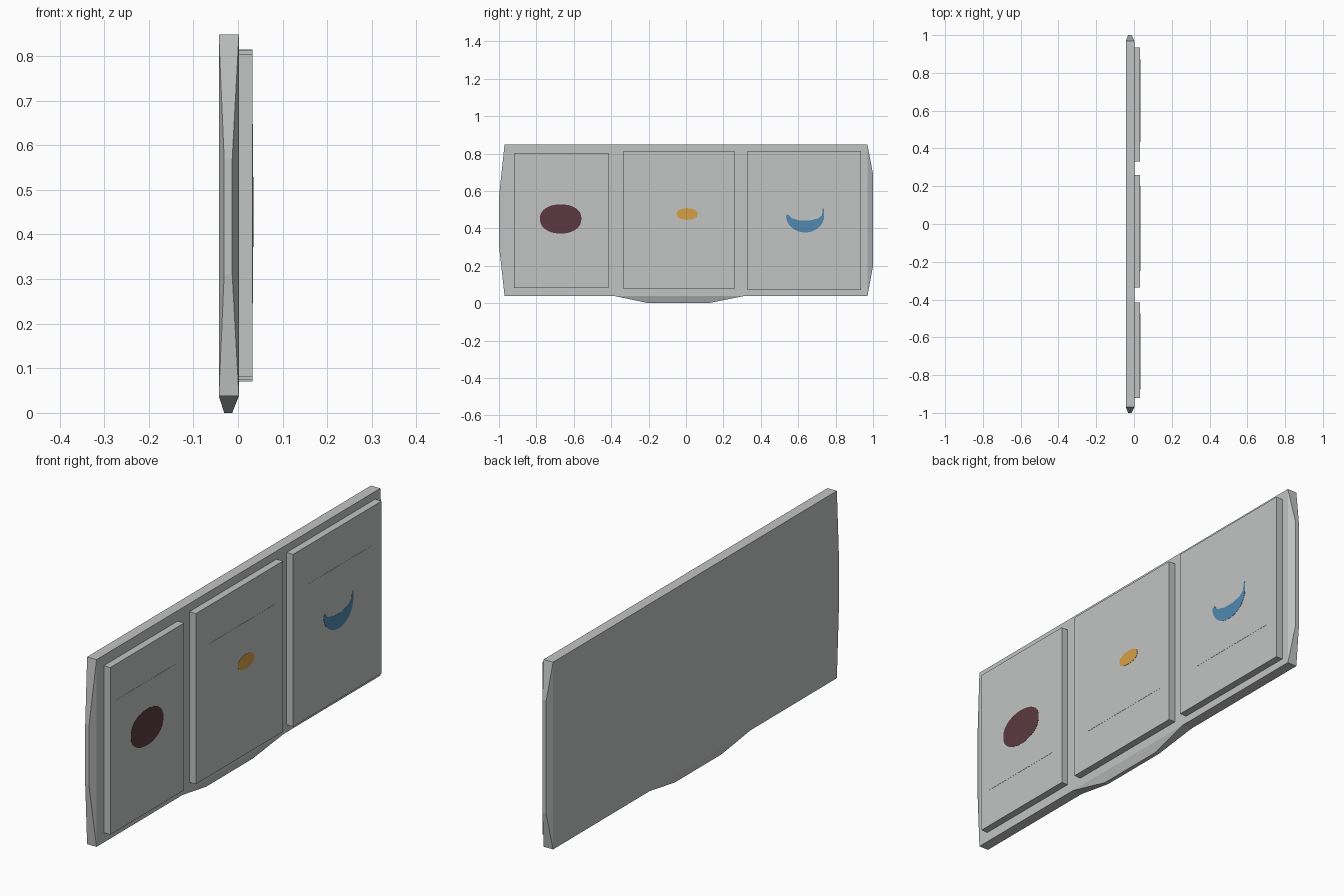
import bpy, bmesh, math

if "Cube" in bpy.data.objects:
    bpy.data.objects.remove(bpy.data.objects["Cube"])

def material(name, rgb):
    m = bpy.data.materials.new(name)
    lin = [(c / 255 / 12.92) if c < 11 else ((c / 255 + 0.055) / 1.055) ** 2.4 for c in rgb]
    m.diffuse_color = (*lin, 1)
    m.use_nodes = True
    m.node_tree.nodes["Principled BSDF"].inputs["Base Color"].default_value = m.diffuse_color
    return m

GREY = material("light_grey", (194, 196, 195))
MAROON = material("maroon", (90, 58, 65))
ORANGE = material("orange", (214, 160, 70))
BLUE = material("blue", (82, 136, 175))

def finish(bm, name, mat):
    bmesh.ops.recalc_face_normals(bm, faces=bm.faces)
    me = bpy.data.meshes.new(name)
    bm.to_mesh(me)
    bm.free()
    me.materials.append(mat)
    ob = bpy.data.objects.new(name, me)
    bpy.context.collection.objects.link(ob)
    return ob

def plate(name, outline, x0, x1, mat):
    """Extrude a (y, z) outline from x0 to x1."""
    bm = bmesh.new()
    f = bm.faces.new([bm.verts.new((x0, y, z)) for y, z in outline])
    r = bmesh.ops.extrude_face_region(bm, geom=[f])
    bmesh.ops.translate(bm, vec=(x1 - x0, 0, 0),
                        verts=[v for v in r["geom"] if isinstance(v, bmesh.types.BMVert)])
    return finish(bm, name, mat)

def rect(y0, y1, z0, z1):
    return [(y0, z0), (y1, z0), (y1, z1), (y0, z1)]

# Backing board: a box whose ends and underside carry tapered bulges
BACK, FRONT = -0.043, 0.002
TIP_BACK, TIP_FRONT = -0.031, -0.013
Y, Z0, Z1 = 0.97, 0.038, 0.848
bm = bmesh.new()

def edge_pair(points, xb, xf):
    return [(bm.verts.new((xb, y, z)), bm.verts.new((xf, y, z))) for y, z in points]

def bulge(base, tip):
    """Tapered cap between a base edge and a narrower tip edge."""
    (a0, a1), (b0, b1) = base
    (c0, c1), (d0, d1) = tip
    for loop in ((a0, a1, c1, c0), (c0, c1, d1, d0), (d0, d1, b1, b0),
                 (a0, c0, d0, b0), (a1, b1, d1, c1)):
        bm.faces.new(loop)

corners = edge_pair([(-Y, Z1), (-Y, Z0), (-0.38, Z0), (0.31, Z0), (Y, Z0), (Y, Z1)], BACK, FRONT)
tl, bl, ml, mr, br, tr = corners
for side in (0, 1):
    bm.faces.new([c[side] for c in corners])
for p, q in ((bl, ml), (mr, br), (tr, tl)):
    bm.faces.new((p[0], p[1], q[1], q[0]))
bulge((bl, tl), edge_pair([(-1, 0.31), (-1, 0.57)], TIP_BACK, TIP_FRONT))
bulge((br, tr), edge_pair([(1, 0.2), (1, 0.69)], TIP_BACK, TIP_FRONT))
bulge((ml, mr), edge_pair([(-0.2, 0), (0.12, 0)], TIP_BACK, TIP_FRONT))
finish(bm, "backing_board", GREY)

# Three raised panels, each with a flat picture card
PANEL_X = 0.033
CARD_X = PANEL_X + 0.0008
panels = {
    "left": ((-0.92, -0.415, 0.08, 0.803), (-0.875, -0.475)),
    "middle": ((-0.335, 0.26, 0.075, 0.813), (-0.25, 0.2)),
    "right": ((0.33, 0.935, 0.07, 0.815), (0.435, 0.87)),
}
for name, (box, card) in panels.items():
    plate(name + "_panel", rect(*box), FRONT, PANEL_X, GREY)
    plate(name + "_card", rect(*card, 0.245, 0.648), PANEL_X, CARD_X, GREY)

# Painted shapes on the cards
def ring(cy, cz, ry, up, down, n=32):
    pts = []
    for i in range(n):
        a = 2 * math.pi * i / n
        s = math.sin(a)
        s = math.copysign(abs(s) ** 0.85, s)
        pts.append((cy + ry * math.cos(a), cz + (up if s > 0 else down) * s))
    return pts

SPOT_X = CARD_X + 0.001
plate("maroon_oval", ring(-0.67, 0.452, 0.111, 0.077, 0.08), CARD_X, SPOT_X, MAROON)
plate("orange_oval", ring(0.006, 0.475, 0.056, 0.033, 0.029), CARD_X, SPOT_X, ORANGE)
lower = [(0.637 + 0.102 * math.cos(a), 0.468 + 0.09 * math.sin(a))
         for a in (math.pi * (1 + i / 16) for i in range(17))]
upper = [(0.738, 0.507), (0.731, 0.505), (0.727, 0.47), (0.705, 0.452), (0.66, 0.442),
         (0.61, 0.442), (0.565, 0.454), (0.546, 0.476)]
plate("blue_crescent", lower + upper, CARD_X, SPOT_X, BLUE)
